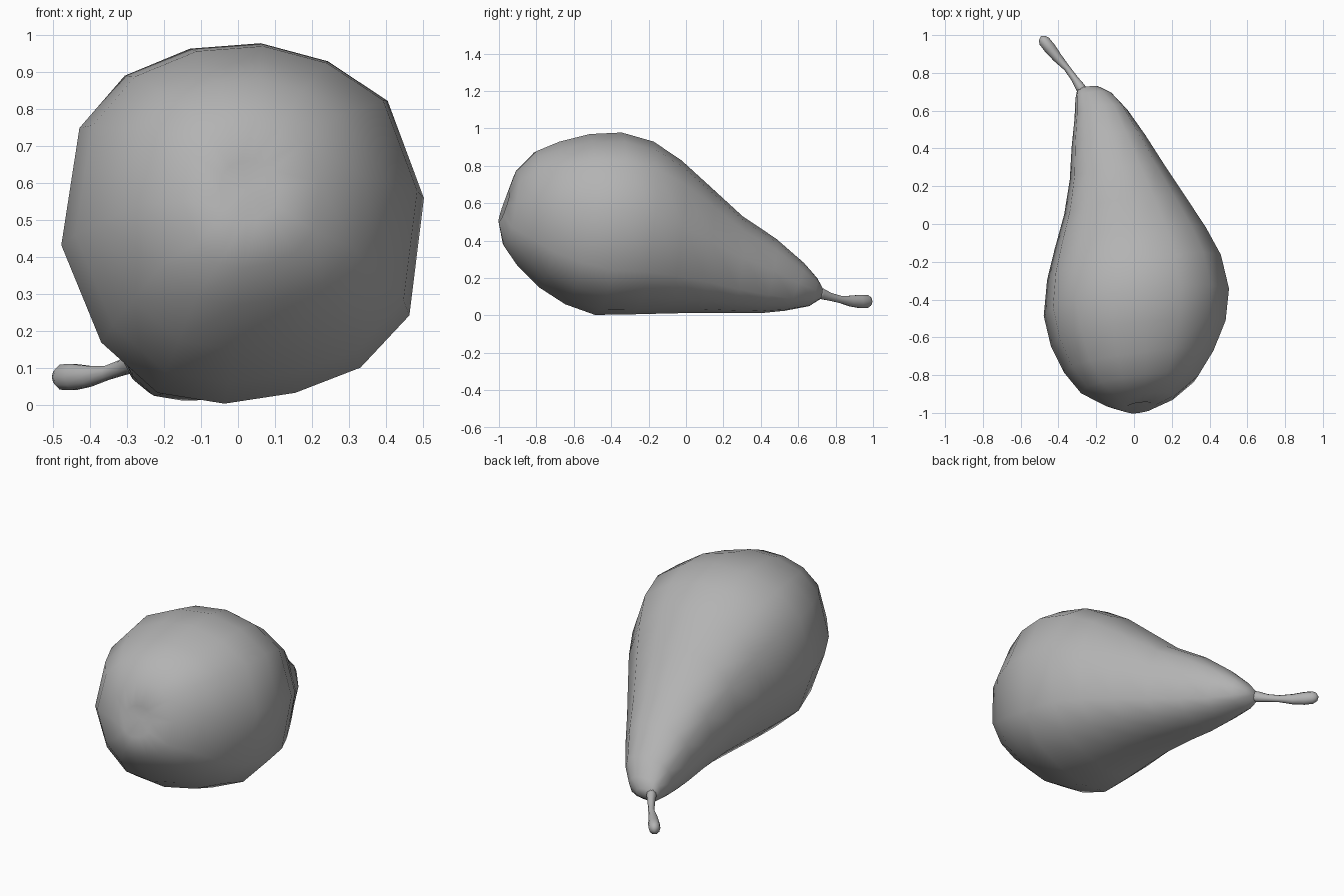
import bpy, bmesh
from mathutils import Vector
from math import cos, sin, tau

if "Cube" in bpy.data.objects:
    bpy.data.objects.remove(bpy.data.objects["Cube"])

# Dark grey for the whole fruit
grey = bpy.data.materials.new("dark_grey")
grey.diffuse_color = (.45, .45, .45, 1)
grey.use_nodes = True
grey.node_tree.nodes["Principled BSDF"].inputs["Base Color"].default_value = grey.diffuse_color


def loft(name, rings, start, end):
    """Skin a list of equal-length rings and close both ends with a fan."""
    bm = bmesh.new()
    vs = [[bm.verts.new(p) for p in r] for r in rings]
    n = len(vs[0])
    for a, b in zip(vs, vs[1:]):
        for i in range(n):
            j = (i + 1) % n
            bm.faces.new((a[i], a[j], b[j], b[i]))
    for ring, tip in ((vs[0], start), (vs[-1], end)):
        c = bm.verts.new(tip)
        for i in range(n):
            bm.faces.new((ring[i], ring[(i + 1) % n], c))
    bmesh.ops.recalc_face_normals(bm, faces=bm.faces)
    me = bpy.data.meshes.new(name)
    bm.to_mesh(me)
    bm.free()
    me.shade_smooth()
    me.materials.append(grey)
    ob = bpy.data.objects.new(name, me)
    bpy.context.collection.objects.link(ob)
    return ob


# Slightly irregular 14-sided cross-section, in a -1..1 box
outline = [(-1, -.12), (-.9, .53), (-.65, .82), (-.29, .97), (.1, 1), (.47, .9),
           (.8, .68), (1, .14), (.92, -.51), (.65, -.8), (.29, -.94), (-.1, -1),
           (-.47, -.94), (-.78, -.66)]

# Body sections: bottom y, bottom z, top y, top z, left x, right x
sections = [
    (-1.0, .5, -.945, .66, -.05, .11),
    (-.97, .37, -.9, .78, -.15, .22),
    (-.9, .27, -.8, .88, -.28, .34),
    (-.78, .15, -.68, .93, -.37, .42),
    (-.64, .06, -.52, .97, -.44, .485),
    (-.48, .003, -.35, .978, -.478, .503),
    (-.28, .006, -.18, .93, -.46, .46),
    (-.12, .01, -.03, .83, -.42, .38),
    (.06, .014, .13, .685, -.37, .275),
    (.24, .012, .3, .53, -.34, .165),
    (.4, .012, .48, .41, -.33, .06),
    (.53, .025, .63, .28, -.315, -.035),
    (.66, .05, .7, .2, -.31, -.12),
    (.715, .085, .728, .15, -.3, -.19),
]


def body_ring(yb, zb, yt, zt, xl, xr):
    hx, hz = (xr - xl) / 2, (zt - zb) / 2
    return [((xl + xr) / 2 + hx * u,
             (yb + yt) / 2 + (yt - yb) / 2 * v + .13 * hx * u,
             (zb + zt) / 2 + hz * v) for u, v in outline]


# Pear body, with a shallow dimple in the base
loft("pear_body", [body_ring(*s) for s in sections],
     (.03, -.94, .585), (-.25, .728, .12))

# Stem: x, y, z, radius along its path
path = [(-.262, .69, .126, .034), (-.285, .725, .116, .03), (-.315, .77, .1, .022),
        (-.355, .825, .086, .02), (-.405, .88, .077, .03),
        (-.445, .93, .075, .037), (-.475, .968, .075, .036), (-.487, .985, .075, .024)]
rings = []
for i, (x, y, z, r) in enumerate(path):
    a, b = path[max(i - 1, 0)], path[min(i + 1, len(path) - 1)]
    d = (Vector(b[:3]) - Vector(a[:3])).normalized()
    side = d.cross(Vector((0, 0, 1))).normalized()
    up = side.cross(d)
    rings.append([Vector((x, y, z)) + r * (.85 * cos(tau * k / 10) * side + sin(tau * k / 10) * up)
                  for k in range(10)])
loft("stem", rings, path[0][:3], (-.493, .995, .074))
